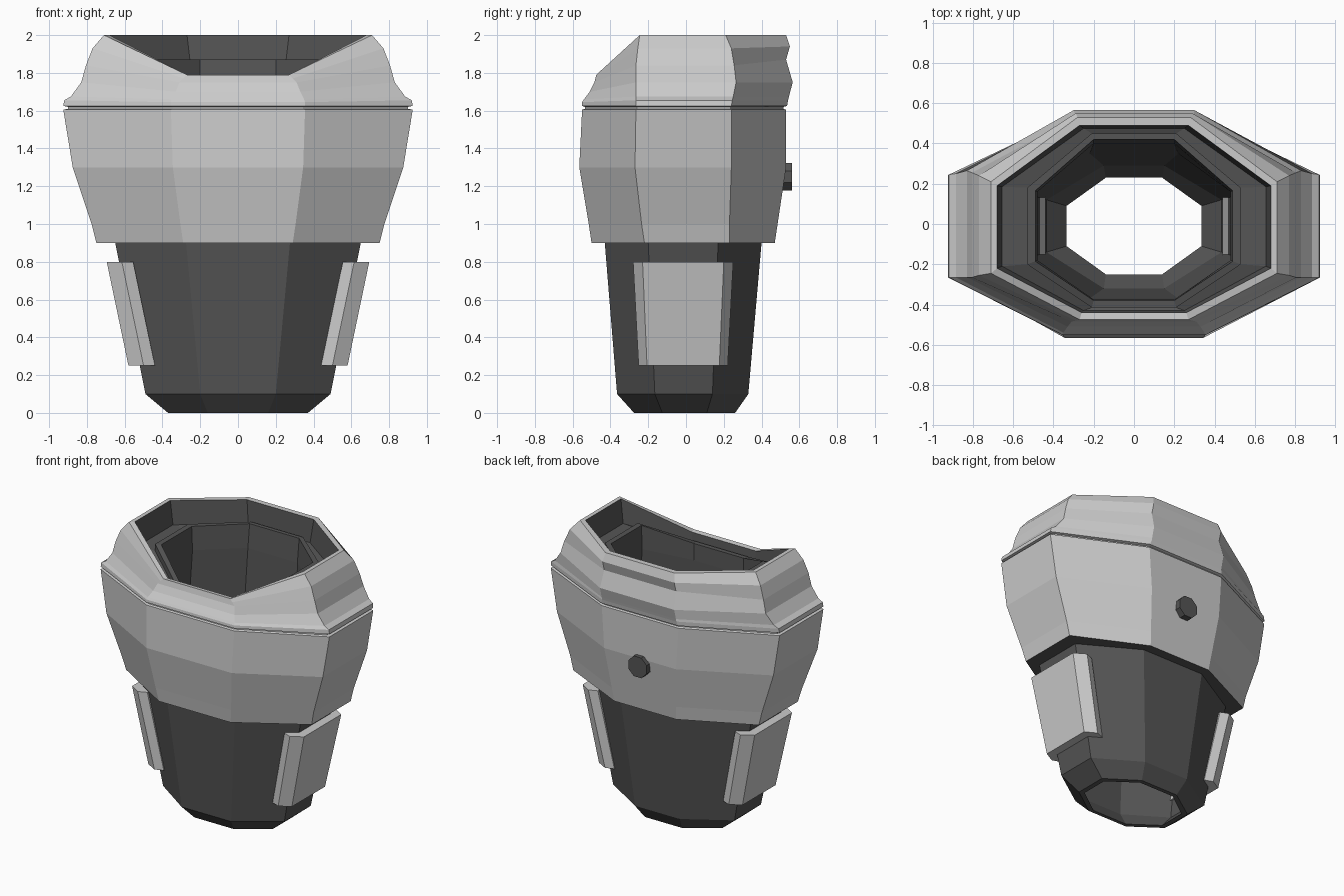
import bpy, bmesh, math
from mathutils import Matrix

dark = bpy.data.materials.new("dark_grey")
dark.diffuse_color = (0.09, 0.09, 0.09, 1)


def make(name, bm, mat=None):
    me = bpy.data.meshes.new(name)
    bm.to_mesh(me)
    bm.free()
    ob = bpy.data.objects.new(name, me)
    bpy.context.collection.objects.link(ob)
    if mat:
        me.materials.append(mat)
    return ob


def ring(xs, y1, y2, xf, yf, xb, yb, z, zf=None, zb=None):
    """Eight-sided section: side, front and back corners, each with its own height."""
    zf = z if zf is None else zf
    zb = z if zb is None else zb
    half = [(xf, yf, zf), (xs, y1, z), (xs, y2, z), (xb, yb, zb)]
    return half + [(-x, y, h) for x, y, h in reversed(half)]


def loft(name, sections, mat=None, caps=False):
    bm = bmesh.new()
    rows = [[bm.verts.new(p) for p in s] for s in sections]
    n = len(rows[0])
    for a, b in zip(rows, rows[1:]):
        for j in range(n):
            k = (j + 1) % n
            bm.faces.new((a[j], a[k], b[k], b[j]))
    if caps:
        bm.faces.new(rows[0][::-1])
        bm.faces.new(rows[-1])
    return make(name, bm, mat)


# Light outer shell with a seam groove and a collar that dips at the front
shell_base = ring(.75, -.22, .23, .29, -.50, .25, .47, .90)
rim_inner = ring(.68, -.22, .19, .26, -.44, .27, .49, 2.0, 1.785)
loft("upper_shell", [
    shell_base,
    ring(.775, -.235, .23, .305, -.515, .26, .485, 1.0),
    ring(.875, -.27, .24, .345, -.565, .29, .53, 1.3),
    ring(.925, -.265, .24, .355, -.55, .31, .53, 1.605),
    ring(.90, -.26, .235, .345, -.535, .30, .515, 1.61),
    ring(.90, -.26, .235, .345, -.535, .30, .515, 1.62),
    ring(.925, -.265, .24, .355, -.552, .31, .535, 1.625),
    ring(.92, -.265, .245, .355, -.55, .30, .54, 1.655, 1.645),
    ring(.885, -.265, .25, .35, -.54, .30, .545, 1.675, 1.66),
    ring(.83, -.265, .265, .33, -.51, .30, .565, 1.75, 1.70),
    ring(.805, -.265, .255, .31, -.485, .29, .53, 1.84, 1.75, 1.87),
    ring(.77, -.255, .24, .29, -.48, .29, .55, 1.93, 1.77, 1.94),
    ring(.71, -.245, .21, .27, -.475, .28, .53, 2.0, 1.79),
    rim_inner,
])

# Dark lower body: collar lining, inner lip, open bottom, outer wall, ledge
loft("lower_body", [
    rim_inner,
    ring(.655, -.21, .185, .25, -.43, .25, .475, 1.83, 1.70, 1.83),
    ring(.53, -.20, .18, .21, -.415, .21, .45, 1.82, 1.69, 1.82),
    ring(.53, -.20, .18, .21, -.415, .21, .45, 1.87, 1.74, 1.87),
    ring(.49, -.185, .165, .20, -.38, .20, .42, 1.87, 1.74, 1.87),
    ring(.48, -.18, .16, .20, -.375, .20, .40, 1.70, 1.62),
    ring(.53, -.17, .15, .22, -.37, .22, .35, .90),
    ring(.435, -.14, .12, .15, -.32, .15, .29, .11),
    ring(.335, -.11, .09, .14, -.25, .14, .23, 0),
    ring(.37, -.125, .11, .16, -.275, .15, .26, 0),
    ring(.49, -.165, .14, .20, -.365, .18, .33, .10),
    ring(.65, -.20, .17, .275, -.43, .25, .40, .90),
    shell_base,
], dark)


# Side plates, chamfered along their upright edges
def plate_section(x, s, z):
    pts = [(x - .14, -.255), (x - .08, -.28), (x, -.23),
           (x, .20), (x - .08, .25), (x - .14, .225)]
    return [(px, (py + .015) * s - .015, z) for px, py in pts]


for name, side in (("right_side_plate", 1), ("left_side_plate", -1)):
    ob = loft(name, [plate_section(.58, .89, .25), plate_section(.695, 1, .80)], caps=True)
    if side < 0:
        ob.data.transform(Matrix.Scale(-1, 4, (1, 0, 0)))
        ob.data.flip_normals()

# Eight-sided bolt at the back
bm = bmesh.new()
bmesh.ops.create_cone(bm, cap_ends=True, segments=8, radius1=.08, radius2=.08, depth=.06,
                      matrix=Matrix.Translation((0, .53, 1.25))
                      @ Matrix.Rotation(math.pi / 2, 4, 'X')
                      @ Matrix.Rotation(math.pi / 8, 4, 'Z'))
make("back_bolt", bm, dark)
